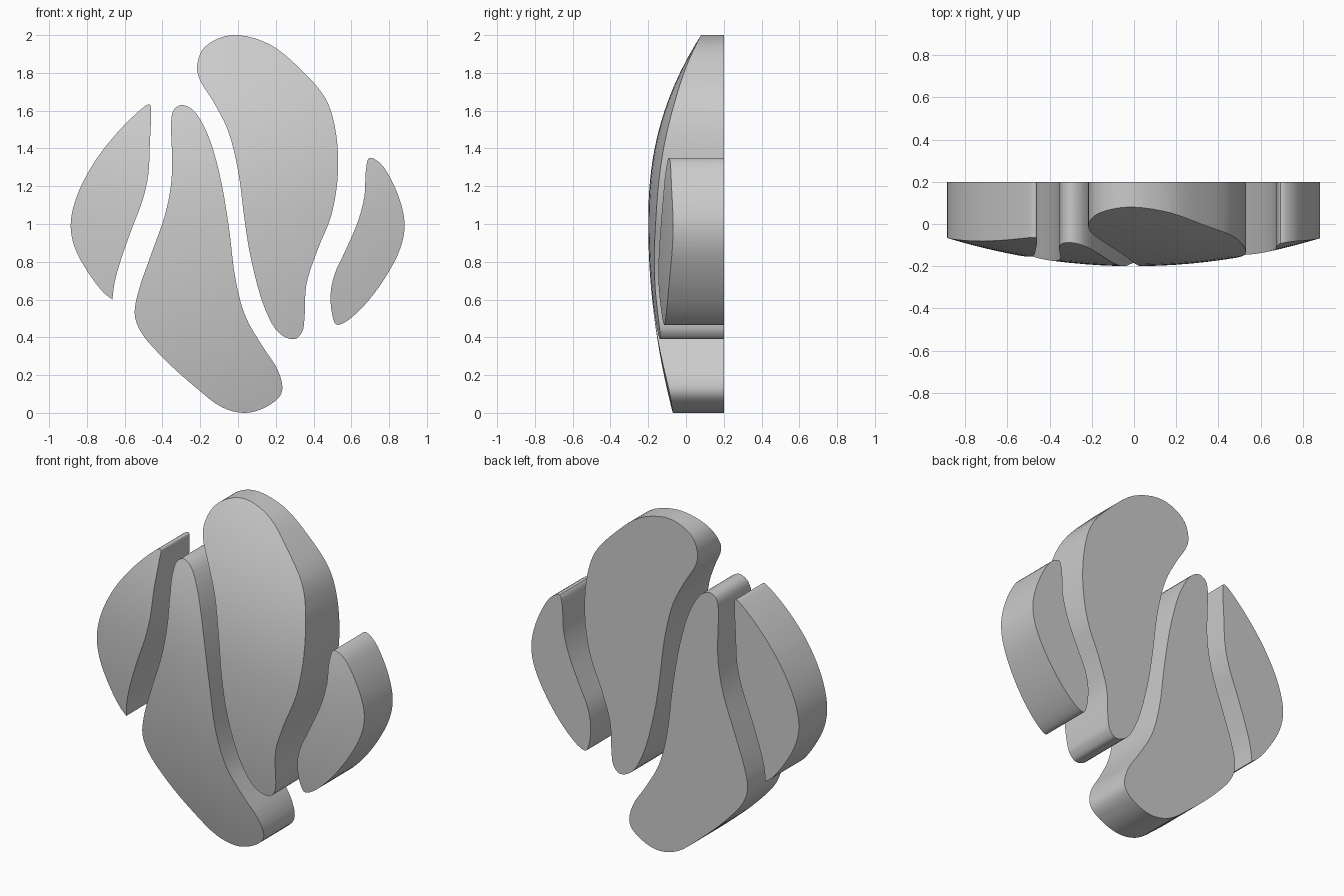
import bpy, bmesh, math
from mathutils import Vector

if "Cube" in bpy.data.objects:
    bpy.data.objects.remove(bpy.data.objects["Cube"])

BACK = 0.2


def dome(x, z):
    """Depth of the gently bulged front surface."""
    d = z - 1.0
    rise = 0.28 * d ** 2.3 if d > 0 else 0.13 * d * d
    return -0.2 + 0.17 * x * x + rise


def smooth_outline(pts, corners=(), steps=4):
    """Closed curve through pts, kept sharp at the listed corner indices."""
    n, out = len(pts), []
    P = [Vector(p) for p in pts]
    for i in range(n):
        j = (i + 1) % n
        b, c = P[i], P[j]
        a = b if i in corners else P[i - 1]
        d = c if j in corners else P[(j + 1) % n]
        # centripetal knots avoid overshoot where spacing is uneven
        t1 = max((b - a).length ** 0.5, 1e-6)
        t2 = (c - b).length ** 0.5
        t3 = max((d - c).length ** 0.5, 1e-6)
        chord = c - b
        m1 = chord if a == b else ((b - a) / t1 - (c - a) / (t1 + t2) + chord / t2) * t2
        m2 = chord if d == c else (chord / t2 - (d - b) / (t2 + t3) + (d - c) / t3) * t2
        for s in range(steps):
            t = s / steps
            out.append(b * (2 * t**3 - 3 * t**2 + 1) + m1 * (t**3 - 2 * t**2 + t)
                       + c * (-2 * t**3 + 3 * t**2) + m2 * (t**3 - t**2))
    return out


grey = bpy.data.materials.new("light grey")
grey.diffuse_color = (0.6, 0.6, 0.6, 1)
grey.use_nodes = True
grey.node_tree.nodes["Principled BSDF"].inputs["Base Color"].default_value = grey.diffuse_color


def plate(name, pts, corners=()):
    """Flat-backed slab with the outline pts (x, z) and a domed front."""
    outline = smooth_outline(pts, corners)
    bm = bmesh.new()
    front = [bm.verts.new((p.x, -0.2, p.y)) for p in outline]
    back = [bm.verts.new((p.x, BACK, p.y)) for p in outline]
    face = bm.faces.new(front)
    bm.faces.new(back[::-1])
    n = len(outline)
    for i in range(n):
        j = (i + 1) % n
        bm.faces.new((front[i], back[i], back[j], front[j]))

    # Cut the front into a grid, then push it onto the dome
    def front_geom():
        fs = [f for f in bm.faces if all(v.co.y < 0 for v in f.verts)]
        es = {e for f in fs for e in f.edges}
        vs = {v for f in fs for v in f.verts}
        return fs + list(es) + list(vs)

    for axis, lo, count in (((1, 0, 0), -0.9, 26), ((0, 0, 1), 0.0, 28)):
        for k in range(count):
            co = Vector(axis) * (lo + 0.0713 * (k + 0.37))
            bmesh.ops.bisect_plane(bm, geom=front_geom(), dist=1e-5,
                                   plane_co=co, plane_no=axis)
    fs = [f for f in bm.faces if all(v.co.y < 0 for v in f.verts)]
    bmesh.ops.triangulate(bm, faces=fs)
    for v in bm.verts:
        if v.co.y < 0:
            v.co.y = dome(v.co.x, v.co.z)
    bmesh.ops.recalc_face_normals(bm, faces=bm.faces)
    mesh = bpy.data.meshes.new(name)
    bm.to_mesh(mesh)
    bm.free()
    mesh.materials.append(grey)
    ob = bpy.data.objects.new(name, mesh)
    bpy.context.collection.objects.link(ob)
    bpy.ops.object.select_all(action='DESELECT')
    ob.select_set(True)
    bpy.context.view_layer.objects.active = ob
    bpy.ops.object.shade_smooth_by_angle(angle=math.radians(30))
    return ob


# Large upper blade
plate("upper_blade", [
    (0, 2.0), (.17, 1.95), (.325, 1.825), (.46, 1.67), (.512, 1.52),
    (.53, 1.285), (.495, 1.05), (.42, .86), (.362, .68), (.352, .50),
    (.34, .43), (.30, .39), (.22, .42), (.145, .545), (.07, .81),
    (.035, 1.02), (0, 1.285), (-.055, 1.5), (-.135, 1.655), (-.2, 1.76),
    (-.217, 1.825), (-.19, 1.92), (-.11, 1.98)])

# Large lower blade
plate("lower_blade", [
    (-.30, 1.63), (-.24, 1.605), (-.165, 1.485), (-.1, 1.275), (-.05, .995),
    (-.012, .70), (.04, .51), (.125, .36), (.21, .228), (.235, .13),
    (.215, .08), (.125, .02), (.03, 0), (-.085, .03), (-.23, .14),
    (-.39, .285), (-.515, .43), (-.547, .525), (-.525, .65), (-.457, .847),
    (-.385, 1.053), (-.352, 1.233), (-.351, 1.42), (-.355, 1.525), (-.34, 1.605)])

# Left side sliver, pointed at the bottom
plate("left_sliver", [
    (-.463, 1.63), (-.460, 1.58), (-.467, 1.42), (-.475, 1.26), (-.505, 1.127),
    (-.56, .98), (-.617, .82), (-.653, .693), (-.665, .60), (-.71, .635),
    (-.795, .746), (-.865, .878), (-.886, .995), (-.855, 1.143), (-.76, 1.328),
    (-.627, 1.497), (-.505, 1.614), (-.475, 1.633)], corners=(8,))

# Right side sliver
plate("right_sliver", [
    (.695, 1.35), (.75, 1.325), (.812, 1.233), (.865, 1.10), (.882, .99),
    (.86, .873), (.775, .709), (.66, .56), (.56, .476), (.52, .468),
    (.50, .515), (.49, .624), (.51, .73), (.57, .862), (.637, 1.02),
    (.67, 1.153), (.677, 1.285)])
